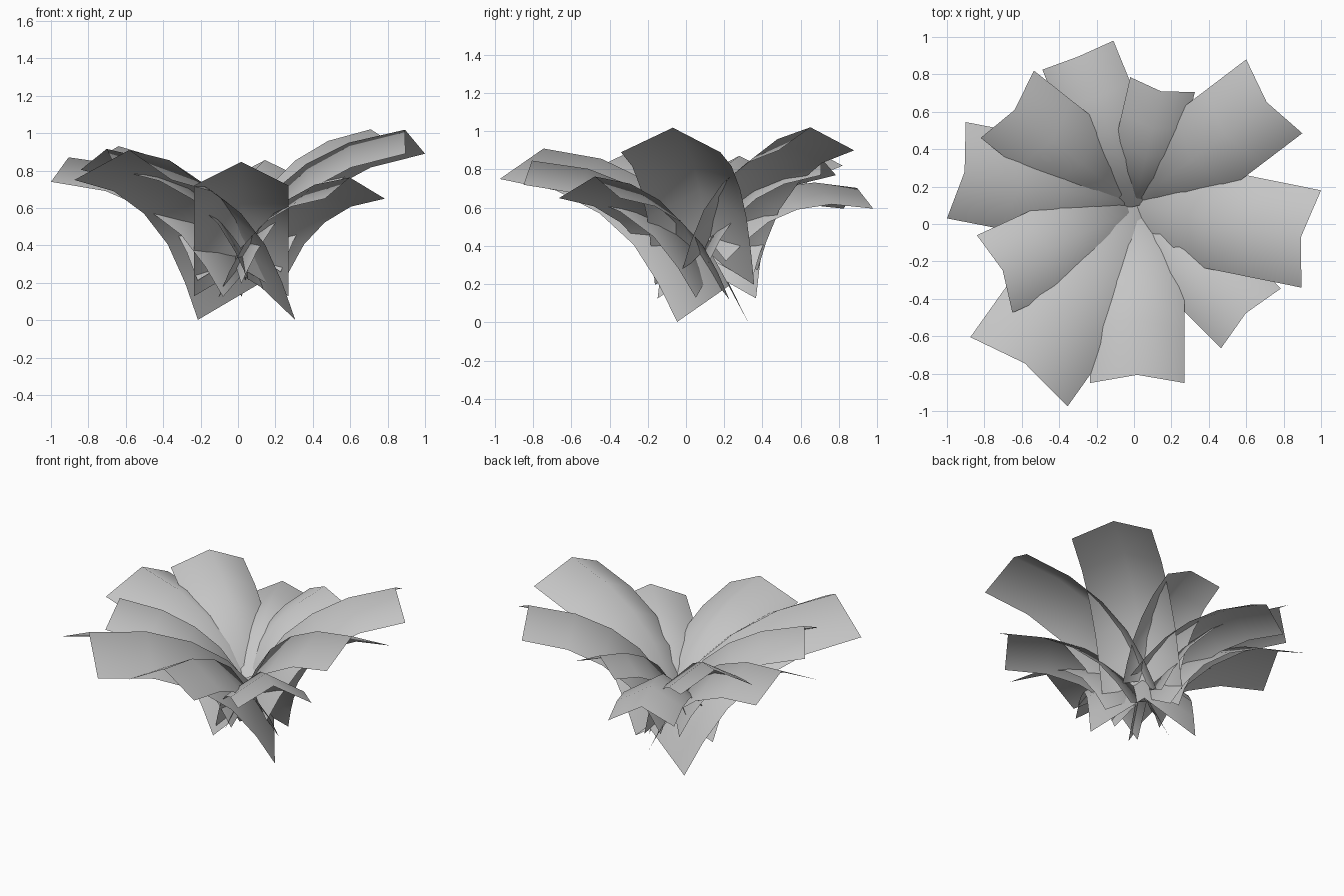
import bpy
from math import radians
from mathutils import Vector, Matrix

cube = bpy.data.objects.get("Cube")
if cube:
    bpy.data.objects.remove(cube)

# One flat leaf colour
grey = bpy.data.materials.new("leaf_grey")
grey.use_nodes = True
colour = (0.56, 0.56, 0.56, 1)
grey.diffuse_color = colour
grey.node_tree.nodes["Principled BSDF"].inputs["Base Color"].default_value = colour

# Unit leaf: side edge profile (outward, up); the ridge is offset inward and up
EDGE = [(0, 0), (.12, .20), (.28, .405), (.50, .57), (.78, .69), (1.143, .75)]
RIDGE_BASE, RIDGE_TIP = Vector((-.107, 0, .19)), Vector((-.055, 0, .16))
HALF_WIDTH = .32


def add_leaf(name, tip_a, tip_b, tip_z, droop=0):
    """Arched strip folded along its ridge, placed by its two tip corners."""
    a, b = Vector((*tip_a, tip_z)), Vector((*tip_b, tip_z))
    side = (b - a).normalized()
    out = side.cross(Vector((0, 0, 1)))
    size = (b - a).length / (2 * HALF_WIDTH)
    frame = Matrix((out, side, (0, 0, 1))).transposed()
    frame = frame @ Matrix.Rotation(radians(droop), 3, 'Y') * size

    verts, faces = [], []
    for i, (r, z) in enumerate(EDGE):
        t = i / (len(EDGE) - 1)
        mid = Vector((r, 0, z))
        ridge = mid + RIDGE_BASE.lerp(RIDGE_TIP, t)
        half = Vector((0, HALF_WIDTH, 0))
        verts += [frame @ (mid - half), frame @ ridge, frame @ (mid + half)]
        if i:
            n = 3 * i
            faces += [(n - 3 + k, n + k, n + k + 1, n - 2 + k) for k in (0, 1)]
    shift = a - verts[-3]
    mesh = bpy.data.meshes.new(name)
    mesh.from_pydata([v + shift for v in verts], [], faces)
    mesh.materials.append(grey)
    mesh.shade_smooth()
    obj = bpy.data.objects.new(name, mesh)
    bpy.context.collection.objects.link(obj)


# Leaves around the rosette, corners in counter-clockwise order
add_leaf("leaf_left", (.895, -.34), (1.0, .18), .89, droop=-4.5)
add_leaf("leaf_back_left", (.90, .485), (.60, .88), .90, droop=-4)
add_leaf("leaf_back", (.325, .705), (-.02, .785), .77, droop=-4)
add_leaf("leaf_back_low", (-.11, .98), (-.49, .825), .595, droop=15)
add_leaf("leaf_back_right", (-.535, .82), (-.82, .46), .82, droop=-5)
add_leaf("leaf_right_low", (-.90, .545), (-1.0, .03), .74)
add_leaf("leaf_right", (-.84, -.06), (-.65, -.475), .805, droop=-4)
add_leaf("leaf_front_right", (-.875, -.605), (-.355, -.975), .75)
add_leaf("leaf_front", (-.235, -.85), (.27, -.85), .72)
add_leaf("leaf_front_left", (.465, -.665), (.785, -.345), .65)
